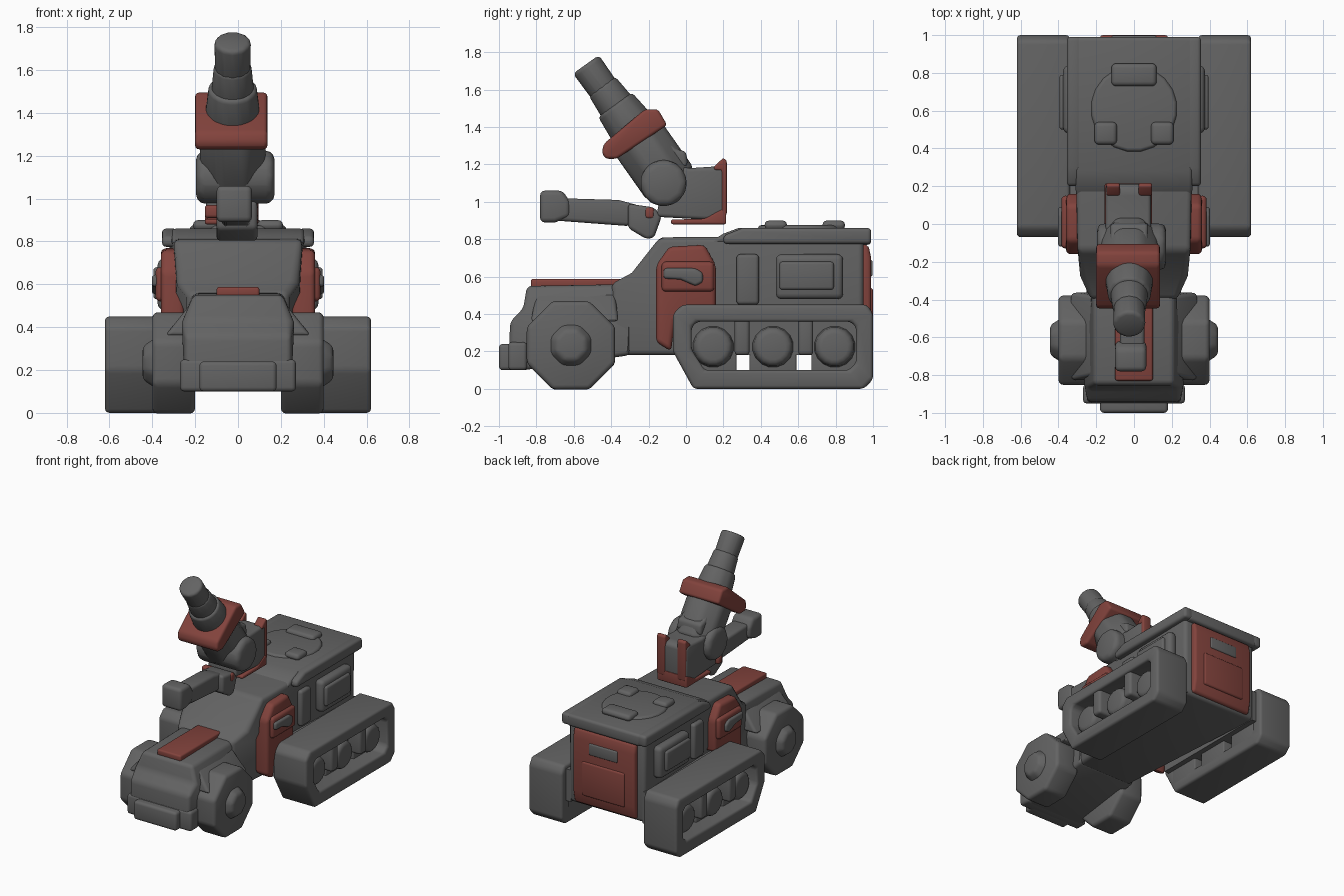
import bpy, bmesh, math
from mathutils import Vector, Matrix

if "Cube" in bpy.data.objects:
    bpy.data.objects.remove(bpy.data.objects["Cube"], do_unlink=True)


def material(name, rgb):
    m = bpy.data.materials.new(name)
    m.use_nodes = True
    m.diffuse_color = (*rgb, 1)
    m.node_tree.nodes["Principled BSDF"].inputs["Base Color"].default_value = (*rgb, 1)
    return m


GREY = material("dark_grey", (0.125, 0.125, 0.125))
RED = material("brick_red", (0.225, 0.056, 0.046))
parts = []


def finish(name, bm, mat, bevel):
    bmesh.ops.recalc_face_normals(bm, faces=bm.faces)
    me = bpy.data.meshes.new(name)
    bm.to_mesh(me)
    bm.free()
    me.materials.append(mat)
    ob = bpy.data.objects.new(name, me)
    bpy.context.collection.objects.link(ob)
    if bevel:
        mod = ob.modifiers.new("soft_edges", "BEVEL")
        mod.width, mod.segments = bevel, 3
        mod.limit_method, mod.angle_limit = "ANGLE", math.radians(25)
    parts.append(ob)
    return ob


def prism(name, pts, x0, x1, mat=GREY, bevel=0.02):
    """Side outline of (y, z) points extruded from x0 to x1."""
    bm = bmesh.new()
    a = [bm.verts.new((x0, *p)) for p in pts]
    b = [bm.verts.new((x1, *p)) for p in pts]
    bm.faces.new(a)
    bm.faces.new(b)
    for i in range(len(pts)):
        j = (i + 1) % len(pts)
        bm.faces.new((a[i], a[j], b[j], b[i]))
    return finish(name, bm, mat, bevel)


def box(name, x, y, z, mat=GREY, bevel=0.02):
    return prism(name, [(y[0], z[0]), (y[1], z[0]), (y[1], z[1]), (y[0], z[1])], *x, mat, bevel)


def tube(name, p0, p1, r0, r1, sides=12, bevel=0.02):
    p0, p1 = Vector(p0), Vector(p1)
    d = p1 - p0
    turn = d.to_track_quat("Z", "Y").to_matrix().to_4x4()
    bm = bmesh.new()
    bmesh.ops.create_cone(bm, cap_ends=True, segments=sides, radius1=r0, radius2=r1, depth=d.length,
                          matrix=Matrix.Translation((p0 + p1) / 2) @ turn @ Matrix.Rotation(math.pi / sides, 4, "Z"))
    return finish(name, bm, GREY, bevel)


def ring(name, outer, inner, x0, x1, bevel):
    """Band between two matching (y, z) outlines."""
    bm = bmesh.new()
    loops = [[bm.verts.new((x, *p)) for p in o] for o, x in
             ((outer, x0), (outer, x1), (inner, x1), (inner, x0))]
    n = len(outer)
    for k in range(4):
        a, b = loops[k], loops[(k + 1) % 4]
        for i in range(n):
            j = (i + 1) % n
            bm.faces.new((a[i], a[j], b[j], b[i]))
    return finish(name, bm, GREY, bevel)


def narrow(ob, rule):
    """Scale x of each vertex by a rule on (y, z)."""
    for v in ob.data.vertices:
        v.co.x *= rule(v.co.y, v.co.z)


# Hull, with a narrower sloping windshield
hull = prism("hull", [(-0.4, 0.18), (0.95, 0.18), (0.95, 0.82), (-0.14, 0.81), (-0.29, 0.62), (-0.4, 0.56)],
             -0.32, 0.32, bevel=0.03)
narrow(hull, lambda y, z: 0.72 if y < -0.35 else 0.85 if y < -0.2 else 0.95 if y < 0 else 1)
prism("roof", [(0.12, 0.78), (0.99, 0.77), (0.99, 0.86), (0.28, 0.86), (0.2, 0.83)], -0.31, 0.31)

# Hood, fender shoulders, nose and bumper
hood = prism("hood", [(-0.87, 0.1), (-0.3, 0.18), (-0.3, 0.45), (-0.3, 0.56), (-0.85, 0.55), (-0.87, 0.43),
                      (-0.94, 0.36), (-0.95, 0.12)], -0.25, 0.25, bevel=0.025)
narrow(hood, lambda y, z: 0.84 if z > 0.5 else 1)
shoulders = prism("fender_shoulders", [(-0.83, 0.36), (-0.36, 0.36), (-0.38, 0.51), (-0.8, 0.51)], -0.34, 0.34)
narrow(shoulders, lambda y, z: 0.65 if z > 0.5 else 1)
box("bumper", (-0.27, 0.27), (-0.95, -0.85), (0.1, 0.25))
box("bumper_front", (-0.18, 0.18), (-1.0, -0.9), (0.1, 0.24))
box("hood_stripe", (-0.1, 0.1), (-0.83, -0.32), (0.54, 0.588), RED, 0.012)

# Roof hatch
tube("roof_hatch", (0, 0.61, 0.84), (0, 0.61, 0.875), 0.24, 0.22, 20, 0.01)
for x, y, w in ((-0.15, 0.48, 0.06), (0.15, 0.48, 0.06), (0, 0.79, 0.12)):
    box("hatch_ridge", (x - w, x + w), (y - 0.06, y + 0.06), (0.85, 0.9), bevel=0.024)

# Rear door
prism("rear_door", [(0.93, 0.2), (0.97, 0.2), (0.99, 0.3), (0.99, 0.7), (0.975, 0.77), (0.93, 0.77)],
      -0.26, 0.26, RED)
box("rear_door_panel", (-0.18, 0.18), (0.97, 1.0), (0.28, 0.54), RED, 0.015)
box("rear_door_handle", (-0.12, 0.12), (0.97, 0.998), (0.6, 0.69), GREY, 0.012)

OUTER = [(-0.07, 0.4), (-0.07, 0.2), (0.04, 0), (0.95, 0), (1.0, 0.05), (1.0, 0.4), (0.97, 0.45), (-0.02, 0.45)]
INNER = [(0.03, 0.33), (0.03, 0.21), (0.1, 0.1), (0.87, 0.1), (0.91, 0.14), (0.91, 0.33), (0.88, 0.36), (0.06, 0.36)]
DOOR = [(-0.16, 0.25), (-0.16, 0.66), (-0.09, 0.76), (0.1, 0.77), (0.16, 0.66), (0.16, 0.42), (0.02, 0.42),
        (-0.06, 0.36), (-0.08, 0.2)]
for side, s in (("right", -1), ("left", 1)):
    # Roof edge overhang and side lockers
    prism(side + "_roof_rim", [(0.2, 0.775), (0.99, 0.775), (0.99, 0.86), (0.3, 0.86), (0.2, 0.82)],
          s * 0.28, s * 0.355)
    box(side + "_locker", (s * 0.3, s * 0.375), (0.48, 0.84), (0.48, 0.72), bevel=0.03)
    box(side + "_locker_panel", (s * 0.34, s * 0.395), (0.5, 0.79), (0.53, 0.68), bevel=0.015)
    box(side + "_rib", (s * 0.3, s * 0.345), (0.27, 0.39), (0.45, 0.72))

    # Cab door with a swollen middle and its handle
    prism(side + "_door", DOOR, s * 0.25, s * 0.36, RED, 0.025)
    box(side + "_door_swell", (s * 0.34, s * 0.385), (-0.13, 0.15), (0.52, 0.68), RED, 0.025)
    prism(side + "_handle", [(-0.12, 0.59), (-0.03, 0.585), (0.05, 0.55), (0.09, 0.57), (0.09, 0.62), (0.05, 0.645),
                             (-0.12, 0.645)], s * 0.36, s * 0.402, GREY, 0.015)

    # Front wheel
    c = (-0.615, 0.233)
    tube(side + "_front_wheel", (s * 0.2, *c), (s * 0.4, *c), 0.256, 0.256, 8, 0.025)
    tube(side + "_front_hub", (s * 0.38, *c), (s * 0.445, *c), 0.13, 0.085, 8)

    # Track band with its road wheels and the pillars between them
    ring(side + "_track", OUTER, INNER, s * 0.34, s * 0.62, 0.02)
    box(side + "_track_core", (s * 0.3, s * 0.5), (-0.02, 0.95), (0.18, 0.42), bevel=0)
    for y in (0.145, 0.465, 0.795):
        box(side + "_wheel_mount", (s * 0.34, s * 0.5), (y - 0.125, y + 0.125), (0.06, 0.25), bevel=0.01)
        tube(side + "_road_wheel", (s * 0.36, y, 0.225), (s * 0.575, y, 0.225), 0.13, 0.1, 16, 0.03)
    for y in (0.3, 0.64):
        box(side + "_track_pillar", (s * 0.36, s * 0.605), (y - 0.04, y + 0.04), (0.18, 0.4))

# Turret block and base
X = -0.025
prism("turret_body", [(-0.16, 0.92), (0.2, 0.9), (0.212, 0.95), (0.212, 1.17), (0.17, 1.19), (0.02, 1.18),
                      (-0.1, 1.2)], X - 0.125, X + 0.115)
prism("turret_base", [(-0.08, 0.88), (0.215, 0.88), (0.215, 0.97), (0.17, 0.95), (0.1, 0.91), (-0.08, 0.905)],
      X - 0.13, X + 0.12, RED, 0.01)
box("base_front", (X - 0.13, X + 0.12), (-0.22, -0.17), (0.91, 0.97), RED, 0.015)
for s in (-1, 1):
    prism("rear_post", [(0.19, 0.93), (0.218, 0.93), (0.218, 1.22), (0.2, 1.235), (0.15, 1.19), (0.15, 1.17), (0.19, 1.17)],
          X + s * 0.12, X + s * 0.05, RED, 0.01)

# Raised cannon
tube("shoulder_joint", (-0.195, -0.12, 1.1), (0.17, -0.12, 1.1), 0.13, 0.13, 10, 0.04)
tube("cannon_breech", (X, -0.08, 1.09), (X, -0.27, 1.36), 0.165, 0.165, 8, 0.03)
prism("breech_hump", [(-0.2, 1.2), (-0.05, 1.12), (0.01, 1.2), (0.0, 1.27), (-0.05, 1.28), (-0.13, 1.36)],
      X - 0.1, X + 0.1)
prism("cannon_collar", [(-0.45, 1.26), (-0.43, 1.23), (-0.37, 1.23), (-0.1, 1.41), (-0.15, 1.495), (-0.22, 1.495),
                        (-0.44, 1.31)], -0.2, 0.137, RED, 0.03)
tube("cannon_sleeve", (X, -0.27, 1.37), (X, -0.38, 1.52), 0.135, 0.115)
tube("cannon_barrel", (X, -0.35, 1.48), (X, -0.45, 1.62), 0.105, 0.09)
tube("cannon_muzzle", (X, -0.41, 1.56), (X, -0.535, 1.735), 0.084, 0.088, bevel=0.045)

# Level gun
prism("gun_mount", [(-0.31, 0.86), (-0.21, 0.8), (-0.17, 0.81), (-0.13, 0.92), (-0.17, 0.97), (-0.31, 0.99)],
      X - 0.075, X + 0.115)
prism("gun_barrel", [(-0.7, 0.9), (-0.3, 0.87), (-0.25, 0.98), (-0.36, 1.01), (-0.7, 1.02)], X - 0.05, X + 0.08)
prism("gun_muzzle", [(-0.78, 0.89), (-0.7, 0.89), (-0.62, 0.92), (-0.62, 1.0), (-0.66, 1.06), (-0.78, 1.06)],
      X - 0.075, X + 0.09, bevel=0.025)

# Bake the soft edges and smooth the shading
bpy.ops.object.select_all(action="DESELECT")
for ob in parts:
    ob.select_set(True)
bpy.context.view_layer.objects.active = parts[0]
bpy.ops.object.convert(target="MESH")
bpy.ops.object.shade_smooth_by_angle(angle=math.radians(40))
